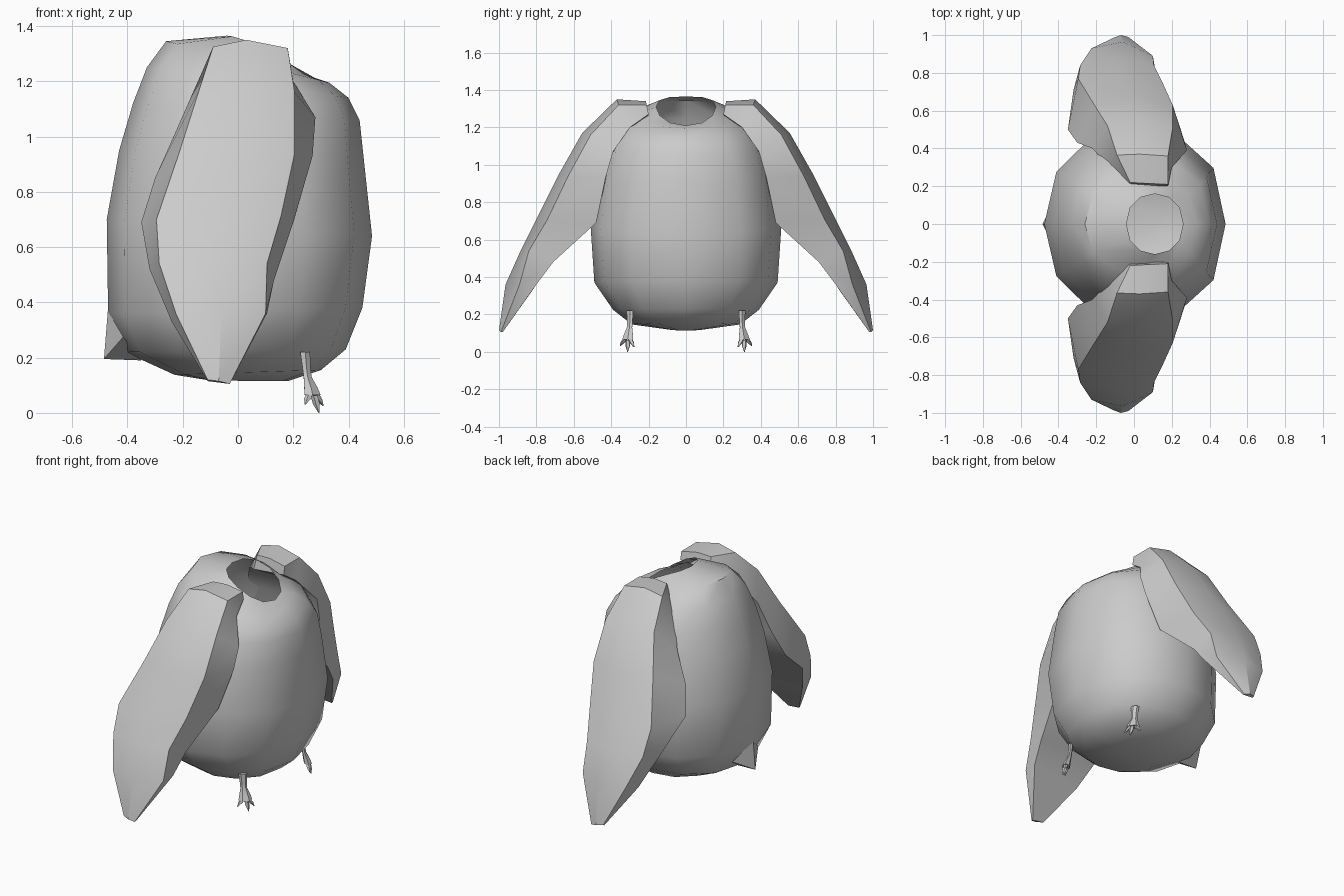
import bpy, bmesh, math
from mathutils import Vector

cube = bpy.data.objects.get("Cube")
if cube:
    bpy.data.objects.remove(cube, do_unlink=True)

grey = bpy.data.materials.new("light grey")
grey.use_nodes = True
grey.diffuse_color = (0.6, 0.6, 0.6, 1)
bsdf = grey.node_tree.nodes["Principled BSDF"]
bsdf.inputs["Base Color"].default_value = (0.6, 0.6, 0.6, 1)
bsdf.inputs["Roughness"].default_value = 0.8


def finish(bm, name, angle=30):
    """Turn a bmesh into a shaded, coloured object."""
    bmesh.ops.recalc_face_normals(bm, faces=bm.faces)
    mesh = bpy.data.meshes.new(name)
    bm.to_mesh(mesh)
    bm.free()
    mesh.materials.append(grey)
    obj = bpy.data.objects.new(name, mesh)
    bpy.context.collection.objects.link(obj)
    bpy.ops.object.select_all(action="DESELECT")
    obj.select_set(True)
    bpy.context.view_layer.objects.active = obj
    bpy.ops.object.shade_smooth_by_angle(angle=math.radians(angle))


def loft(bm, rings, cap_end=True):
    """Skin a list of closed rings that have equal point counts."""
    loops = [[bm.verts.new(p) for p in ring] for ring in rings]
    for a, b in zip(loops, loops[1:]):
        for i in range(len(a)):
            j = (i + 1) % len(a)
            bm.faces.new((a[i], a[j], b[j], b[i]))
    bm.faces.new(loops[0])
    if cap_end:
        bm.faces.new(loops[-1])


def limb(bm, path, sides=6, spread=(1, 0), flat=1.0):
    """Tapered tube through (x, y, z, radius) stations, wider along spread."""
    u = Vector((*spread, 0)).normalized()
    v = Vector((-u.y, u.x, 0)) * flat
    angles = [2 * math.pi * i / sides for i in range(sides)]
    loft(bm, [[Vector((x, y, z)) + r * (u * math.cos(a) + v * math.sin(a))
               for a in angles] for x, y, z, r in path])


# Body: tilted oval rings (front x, front z, back x, back z, half width)
BODY = [
    (0.18, 0.115, -0.10, 0.117, 0.07),
    (0.30, 0.155, -0.23, 0.138, 0.29),
    (0.39, 0.23, -0.41, 0.22, 0.39),
    (0.45, 0.38, -0.47, 0.36, 0.49),
    (0.485, 0.64, -0.475, 0.70, 0.51),
    (0.455, 0.92, -0.43, 0.95, 0.465),
    (0.44, 1.06, -0.38, 1.12, 0.42),
    (0.40, 1.14, -0.33, 1.25, 0.36),
    (0.33, 1.195, -0.26, 1.345, 0.265),
    (0.26, 1.21, -0.04, 1.365, 0.16),
]
rings = []
for k, (xf, zf, xb, zb, hy) in enumerate(BODY):
    ring = []
    for i in range(12):
        c, s = math.cos(i * math.pi / 6), math.sin(i * math.pi / 6)
        t = (1 + c) / 2
        power = 0.78 if c > 0.1 and 1 < k < 8 else 0.88   # fuller belly
        dip = 1.5 if k == 9 else 1                        # scooped neck rim
        ring.append((xb + (xf - xb) * t,
                     hy * math.copysign(abs(s) ** power, s),
                     zb + (zf - zb) * t ** dip))
    rings.append(ring)
bm = bmesh.new()
loft(bm, rings, cap_end=False)      # open neck
finish(bm, "body", 45)

# Tail: pinched point on the lower back
bm = bmesh.new()
top, tip, left, right, low = [bm.verts.new(p) for p in (
    (-0.471, 0, 0.37), (-0.485, 0, 0.195), (-0.415, 0.13, 0.275),
    (-0.415, -0.13, 0.275), (-0.35, 0, 0.19))]
for f in ((top, tip, left), (top, right, tip), (tip, low, left),
          (tip, right, low), (top, left, right), (left, low, right)):
    bm.faces.new(f)
finish(bm, "tail")

# Wing stations: outer front, outer ridge, outer back, inner back, inner front
WING = [
    ((.18, .21, 1.32), (.07, .215, 1.34), (-.02, .22, 1.335),
     (-.03, .20, 1.25), (.18, .20, 1.27)),
    ((.18, .36, 1.32), (.03, .37, 1.35), (-.09, .365, 1.325),
     (-.13, .30, 1.20), (.20, .30, 1.20)),
    ((.205, .51, 1.16), (.03, .555, 1.17), (-.14, .52, 1.17),
     (-.22, .40, 1.03), (.28, .39, 1.07)),
    ((.205, .63, .94), (-.01, .685, .94), (-.21, .63, .95),
     (-.30, .43, .85), (.27, .43, .93)),
    ((.155, .74, .71), (-.07, .805, .70), (-.295, .77, .70),
     (-.35, .50, .69), (.20, .48, .69)),
    ((.105, .84, .54), (-.10, .88, .55), (-.285, .84, .54),
     (-.32, .71, .52), (.13, .71, .48)),
    ((.10, .89, .36), (-.06, .965, .36), (-.225, .93, .36),
     (-.24, .82, .33), (.105, .80, .36)),
    ((-.03, .99, .105), (-.07, 1.0, .115), (-.11, .985, .12),
     (-.11, .975, .115), (-.03, .98, .105)),
]

# Foot: leg tube, then three hanging clawed toes fanned across the spread axis
LEG = [(.243, .300, .22, .025), (.248, .300, .16, .020),
       (.252, .302, .13, .020), (.264, .308, .09, .034),
       (.270, .312, .065, .040)]
TOES = [(.308, .278, .025), (.293, .312, 0), (.243, .352, .030)]

for side, label in ((1, "back"), (-1, "front")):
    flip = lambda p: (p[0], p[1] * side) + tuple(p[2:])
    bm = bmesh.new()
    loft(bm, [[flip(p) for p in section] for section in WING])
    finish(bm, label + "_wing", 36)

    bm = bmesh.new()
    fan = (1, -side)
    limb(bm, [flip(p) for p in LEG], 6, fan, 0.6)
    base = Vector((.268, .310, .09))
    for x, y, z in TOES:
        end = Vector((x, y, z))
        start, mid = base.lerp(end, 0.3), base.lerp(end, 0.65)
        limb(bm, [flip((*start, .014)), flip((*mid, .013)),
                  flip((*end, .002))], 5, fan)
    finish(bm, label + "_foot", 35)
